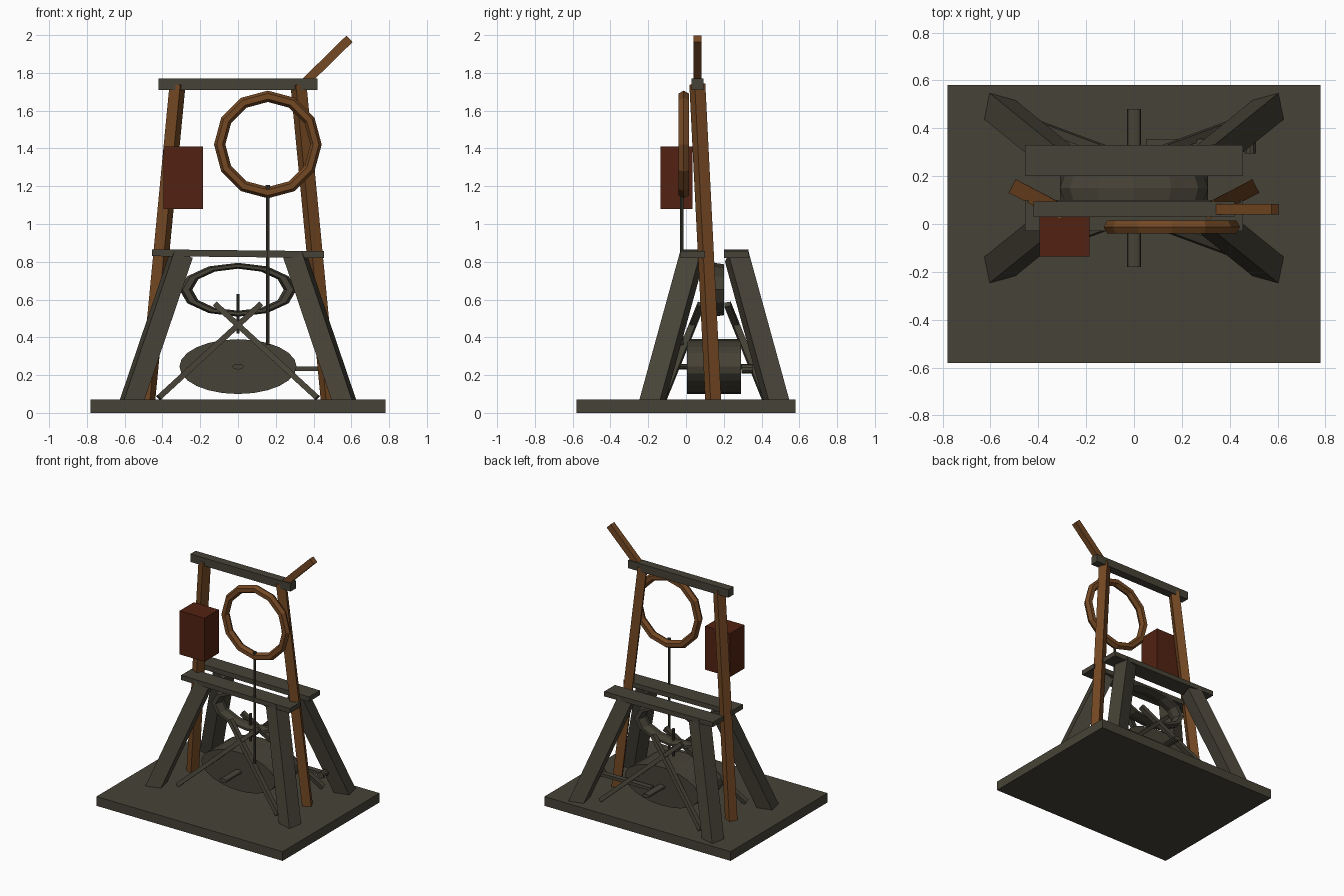
import bpy, bmesh, math
from mathutils import Vector, Matrix

if "Cube" in bpy.data.objects:
    bpy.data.objects.remove(bpy.data.objects["Cube"])


def material(name, col):
    m = bpy.data.materials.new(name)
    m.diffuse_color = (*col, 1)
    m.use_nodes = True
    m.node_tree.nodes["Principled BSDF"].inputs["Base Color"].default_value = m.diffuse_color
    return m


DARK = material("dark weathered wood", (0.062, 0.055, 0.038))
BROWN = material("warm brown wood", (0.175, 0.065, 0.017))
RED = material("dark red", (0.085, 0.016, 0.006))


def finish(name, bm, mat, matrix=None):
    if matrix is not None:
        bmesh.ops.transform(bm, matrix=matrix, verts=bm.verts)
    bmesh.ops.recalc_face_normals(bm, faces=bm.faces)
    me = bpy.data.meshes.new(name)
    bm.to_mesh(me)
    bm.free()
    me.materials.append(mat)
    ob = bpy.data.objects.new(name, me)
    bpy.context.collection.objects.link(ob)
    return ob


def box(name, lo, hi, mat, tilt=0):
    lo, hi = Vector(lo), Vector(hi)
    bm = bmesh.new()
    bmesh.ops.create_cube(bm, size=1)
    return finish(name, bm, mat, Matrix.Translation((lo + hi) / 2)
                  @ Matrix.Rotation(tilt, 4, 'Y') @ Matrix.Diagonal((*(hi - lo), 1)))


def beam(name, a, b, w, d, mat, hint=(0, 1, 0)):
    """Square timber from a to b; hint sets the side direction."""
    a, b = Vector(a), Vector(b)
    z = (b - a).normalized()
    h = Vector(hint)
    y = (h - z * h.dot(z)).normalized()
    x = y.cross(z)
    rot = Matrix((x, y, z)).transposed().to_4x4()
    bm = bmesh.new()
    bmesh.ops.create_cube(bm, size=1)
    return finish(name, bm, mat, Matrix.Translation((a + b) / 2) @ rot
                  @ Matrix.Diagonal((w, d, (b - a).length, 1)))


def cyl(name, c, rx, rz, length, mat, seg, along_y=True):
    """Cylinder along y (elliptical in x, z), or upright."""
    bm = bmesh.new()
    bmesh.ops.create_cone(bm, cap_ends=True, segments=seg, radius1=1, radius2=1, depth=1)
    m = Matrix.Diagonal((rx, rz, length, 1))
    if along_y:
        m = Matrix.Rotation(math.pi / 2, 4, 'X') @ m
    return finish(name, bm, mat, Matrix.Translation(c) @ m)


def ring(name, c, major, minor, depth, zscale, mat, seg=12, tube=6):
    """Low-poly hoop around the y axis."""
    bm = bmesh.new()
    rows = []
    for i in range(seg):
        t = 2 * math.pi * i / seg
        row = []
        for j in range(tube):
            p = 2 * math.pi * j / tube
            r = major + minor * math.cos(p)
            row.append(bm.verts.new((r * math.cos(t), depth * math.sin(p) / 0.866,
                                     r * math.sin(t) * zscale)))
        rows.append(row)
    for i in range(seg):
        for j in range(tube):
            k, l = (i + 1) % seg, (j + 1) % tube
            bm.faces.new((rows[i][j], rows[k][j], rows[k][l], rows[i][l]))
    return finish(name, bm, mat, Matrix.Translation(c))


# base platform
box("base_platform", (-0.78, -0.58, 0), (0.78, 0.58, 0.07), DARK)

# two trestles: top rail with two splayed legs each
YC = 0.15
for sy, side in ((-1, "front"), (1, "rear")):
    y = YC + sy * 0.115
    box(f"{side}_rail", (-0.455, y - 0.065, 0.825), (0.455, y + 0.065, 0.861), DARK,
        math.radians(0.6))
    for sx, hand in ((-1, "left"), (1, "right")):
        beam(f"{side}_{hand}_leg", (sx * 0.57, YC + sy * 0.335, 0.04),
             (sx * 0.302, YC + sy * 0.118, 0.83), 0.105, 0.11, DARK,
             (-0.2 * sx * sy, 0.98, 0))
        # crossed braces
        beam(f"{side}_{hand}_brace", (sx * 0.42, YC + sy * 0.27, 0.08),
             (-sx * 0.12, YC + sy * 0.07, 0.575), 0.03, 0.035, DARK)

# tall posts and header
for sx, hand in ((-1, "left"), (1, "right")):
    beam(f"{hand}_post", (sx * 0.482, 0.145, 0.05), (sx * 0.32, 0.06, 1.74),
         0.063, 0.063, BROWN, (-sx * 0.45, 0.89, 0))
box("header_beam", (-0.42, 0.03, 1.71), (0.42, 0.093, 1.77), DARK)
beam("raised_arm", (0.335, 0.061, 1.73), (0.59, 0.061, 1.98), 0.047, 0.044, BROWN)

# oval drum on its axle, with the crank behind it
cyl("drum", (0, 0.147, 0.245), 0.31, 0.145, 0.286, DARK, 24)
cyl("axle", (0, YC, 0.245), 0.03, 0.015, 0.66, DARK, 12)
box("crank_arm", (0.05, 0.315, 0.222), (0.485, 0.355, 0.245), DARK)
cyl("crank_handle", (0.485, 0.325, 0.233), 0.025, 0.025, 0.06, DARK, 10)

# hoops
ring("oval_hoop", (0, YC, 0.652), 0.276, 0.034, 0.05, 0.46, DARK)
ring("upper_hoop", (0.158, -0.012, 1.421), 0.255, 0.03, 0.027, 1, BROWN)

# upright rods
cyl("spindle", (0, YC, 0.525), 0.009, 0.009, 0.21, DARK, 8, False)
cyl("long_rod", (0.157, -0.023, 0.775), 0.009, 0.009, 0.83, DARK, 8, False)
cyl("rod_knob", (0.157, -0.023, 1.195), 0.012, 0.012, 0.022, DARK, 8, False)

# hanging box
box("hanging_box", (-0.394, -0.136, 1.08), (-0.185, 0.034, 1.41), RED)
